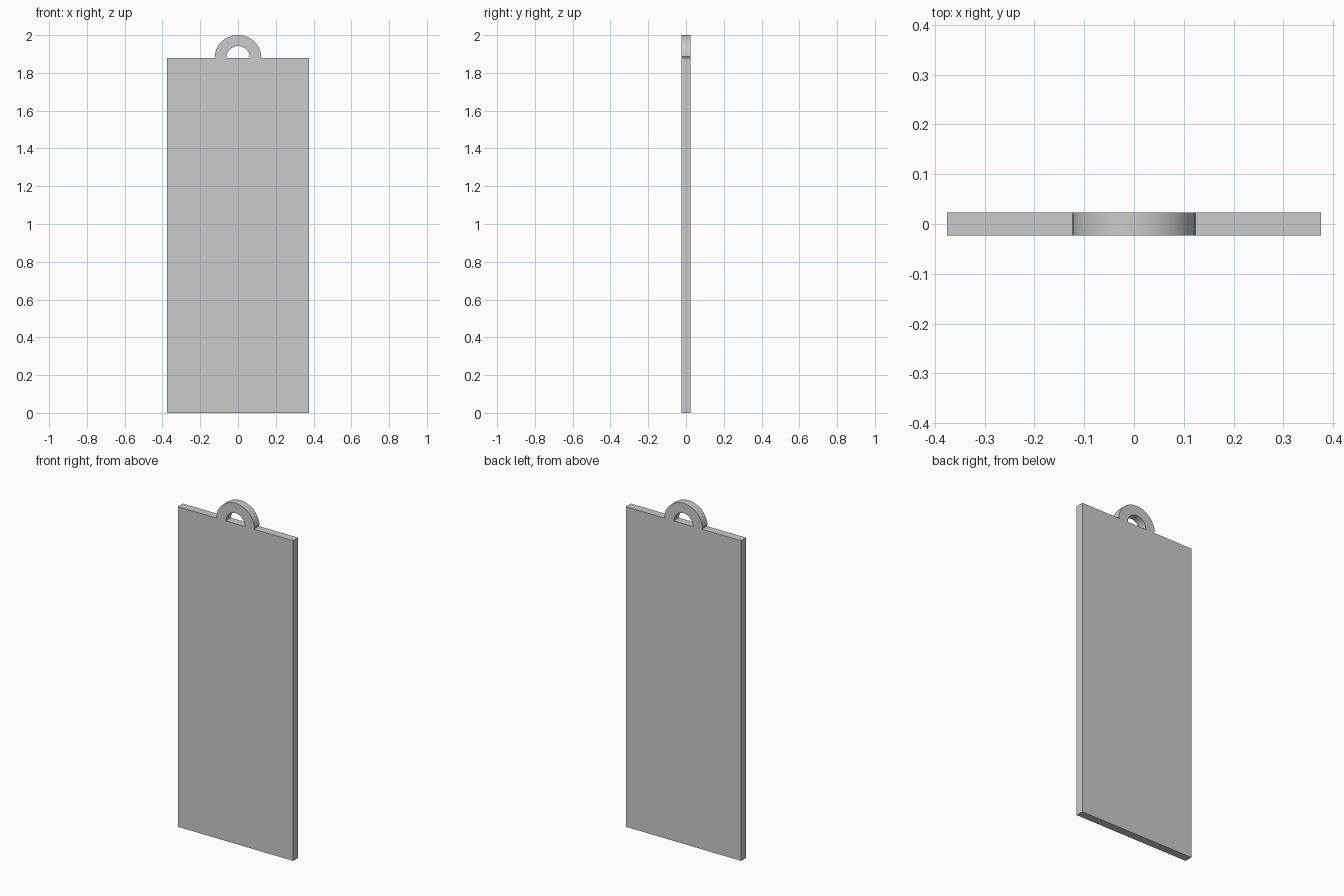
import bpy, bmesh, math

if "Cube" in bpy.data.objects:
    bpy.data.objects.remove(bpy.data.objects["Cube"])

HALF_W, PLATE_TOP, HALF_T = 0.375, 1.88, 0.0235


def extruded(name, outline):
    """Extrude an x-z outline symmetrically through the thickness."""
    bm = bmesh.new()
    face = bm.faces.new([bm.verts.new((x, -HALF_T, z)) for x, z in outline])
    ext = bmesh.ops.extrude_face_region(bm, geom=[face])
    moved = [v for v in ext["geom"] if isinstance(v, bmesh.types.BMVert)]
    bmesh.ops.translate(bm, verts=moved, vec=(0, 2 * HALF_T, 0))
    bmesh.ops.recalc_face_normals(bm, faces=bm.faces)
    mesh = bpy.data.meshes.new(name)
    bm.to_mesh(mesh)
    bm.free()
    obj = bpy.data.objects.new(name, mesh)
    bpy.context.collection.objects.link(obj)
    return obj


def arc(rx, rz, start, steps=32):
    """Half ellipse above the plate, from right to left."""
    angles = [start + (math.pi - 2 * start) * i / steps for i in range(steps + 1)]
    return [(rx * math.cos(a), PLATE_TOP + rz * math.sin(a)) for a in angles]


# Flat rectangular plate
extruded("plate", [(-HALF_W, 0), (HALF_W, 0), (HALF_W, PLATE_TOP), (-HALF_W, PLATE_TOP)])

# Hanging loop, tucked in slightly where it meets the plate
outer = [(0.1185, PLATE_TOP)] + arc(0.1235, 0.12, 0.06) + [(-0.1185, PLATE_TOP)]
inner = arc(0.062, 0.062, 0.0)
loop = extruded("hanging_loop", outer + inner[::-1])

# Smooth the curved walls, keep the rims sharp
bpy.context.view_layer.objects.active = loop
loop.select_set(True)
bpy.ops.object.shade_smooth_by_angle(angle=math.radians(30))
